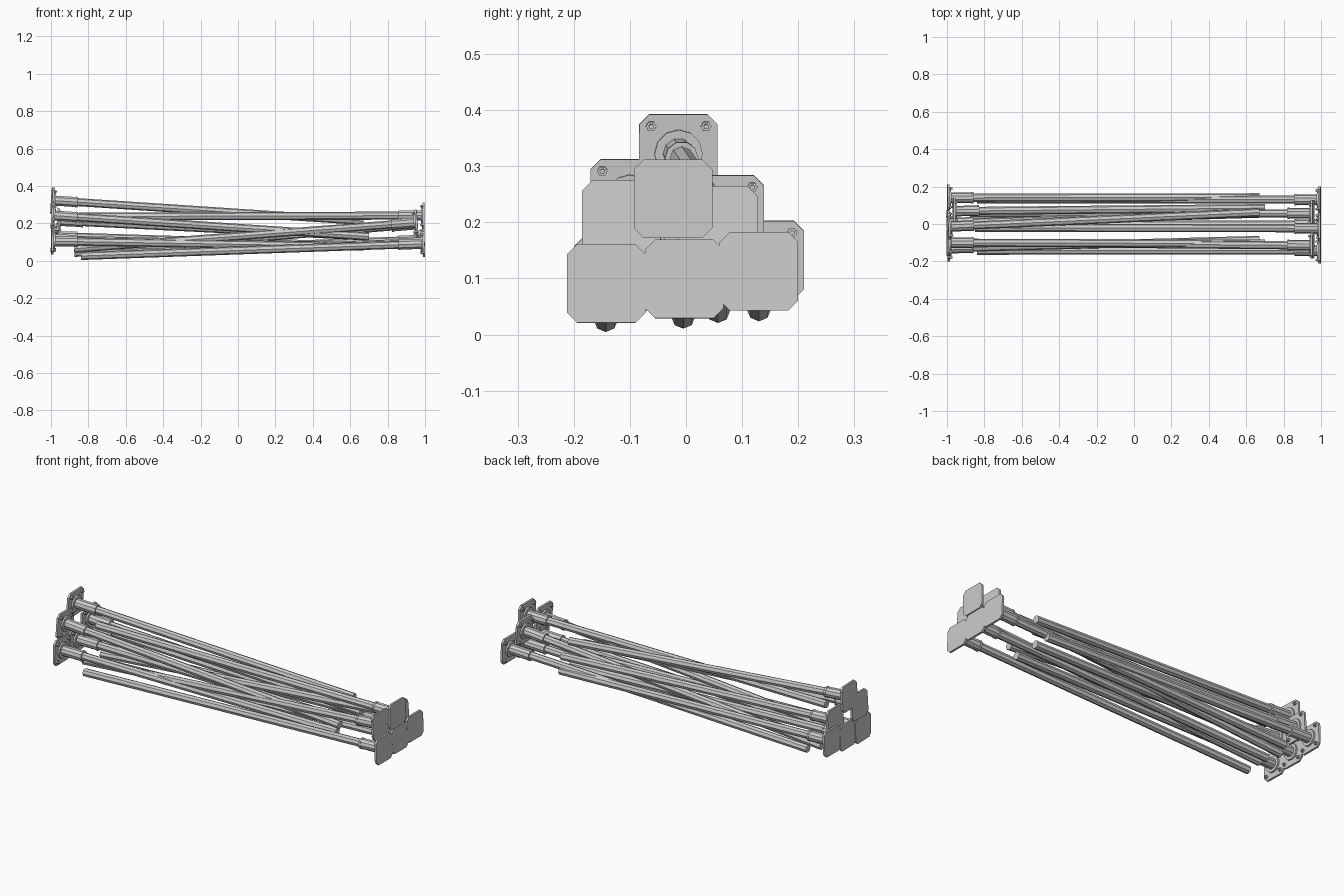
import bpy, bmesh, math
from mathutils import Matrix, Vector

if "Cube" in bpy.data.objects:
    bpy.data.objects.remove(bpy.data.objects["Cube"])

HALF, CHAMFER, THICK = 0.07, 0.018, 0.011


def prism(bm, pts, z0, z1):
    """Extrude a closed 2D outline along local z."""
    low = [bm.verts.new((x, y, z0)) for x, y in pts]
    high = [bm.verts.new((x, y, z1)) for x, y in pts]
    bm.faces.new(low[::-1])
    bm.faces.new(high)
    n = len(pts)
    for i in range(n):
        j = (i + 1) % n
        bm.faces.new((low[i], low[j], high[j], high[i]))


def ngon(sides, r, cx=0, cy=0):
    return [(cx + r * math.cos(2 * math.pi * i / sides),
             cy + r * math.sin(2 * math.pi * i / sides)) for i in range(sides)]


def finish(bm, name, matrix):
    bmesh.ops.recalc_face_normals(bm, faces=bm.faces)
    mesh = bpy.data.meshes.new(name)
    bm.to_mesh(mesh)
    bm.free()
    ob = bpy.data.objects.new(name, mesh)
    ob.matrix_world = matrix
    bpy.context.collection.objects.link(ob)


def prop(name, start, end):
    """One post: base plate at start, tube running to the free end."""
    start, end = Vector(start), Vector(end)
    length = (end - start).length
    zax = (end - start).normalized()
    xax = Vector((0, 0, 1)).cross(zax).normalized()
    yax = zax.cross(xax)
    m = Matrix((xax, yax, zax)).transposed().to_4x4()
    m.translation = start

    # chamfered base plate
    bm = bmesh.new()
    a, b = HALF, HALF - CHAMFER
    prism(bm, [(a, -b), (a, b), (b, a), (-b, a),
               (-a, b), (-a, -b), (-b, -a), (b, -a)], 0, THICK)
    finish(bm, name + "_plate", m)

    # hex nuts and studs in the corners
    bm = bmesh.new()
    for sx in (-1, 1):
        for sy in (-1, 1):
            prism(bm, ngon(6, 0.0095, sx * 0.049, sy * 0.049), THICK, 0.019)
            prism(bm, ngon(6, 0.005, sx * 0.049, sy * 0.049), 0.019, 0.025)
    finish(bm, name + "_bolts", m)

    # flange and sleeve with end collar
    bm = bmesh.new()
    prism(bm, ngon(12, 0.043), THICK, 0.02)
    prism(bm, ngon(10, 0.028), 0.02, 0.135)
    prism(bm, ngon(10, 0.030), 0.13, 0.14)
    finish(bm, name + "_sleeve", m)

    # main tube
    bm = bmesh.new()
    prism(bm, ngon(8, 0.0215), 0.135, length)
    finish(bm, name + "_tube", m)


# posts with plates on the left: bottom three, middle two, top
left = [
    ((-0.998, -0.13, 0.105), (0.67, -0.085, 0.077)),
    ((-0.998, 0.005, 0.115), (0.67, 0.055, 0.077)),
    ((-0.998, 0.14, 0.133), (0.67, 0.143, 0.08)),
    ((-0.998, -0.10, 0.243), (0.70, -0.105, 0.13)),
    ((-0.968, 0.069, 0.214), (0.70, 0.085, 0.13)),
    ((-0.997, -0.014, 0.323), (0.67, 0.062, 0.213)),
]
# posts with plates on the right
right = [
    ((0.998, -0.142, 0.091), (-0.84, -0.143, 0.026)),
    ((0.998, -0.003, 0.099), (-0.84, -0.005, 0.032)),
    ((0.998, 0.130, 0.113), (-0.84, 0.130, 0.045)),
    ((0.960, -0.115, 0.205), (-0.875, -0.10, 0.065)),
    ((0.960, 0.057, 0.195), (-0.875, 0.057, 0.042)),
    ((0.998, -0.023, 0.242), (-0.85, -0.02, 0.237)),
]
for side, posts in (("left", left), ("right", right)):
    for i, (s, e) in enumerate(posts):
        prop(f"{side}_post_{i + 1}", s, e)
